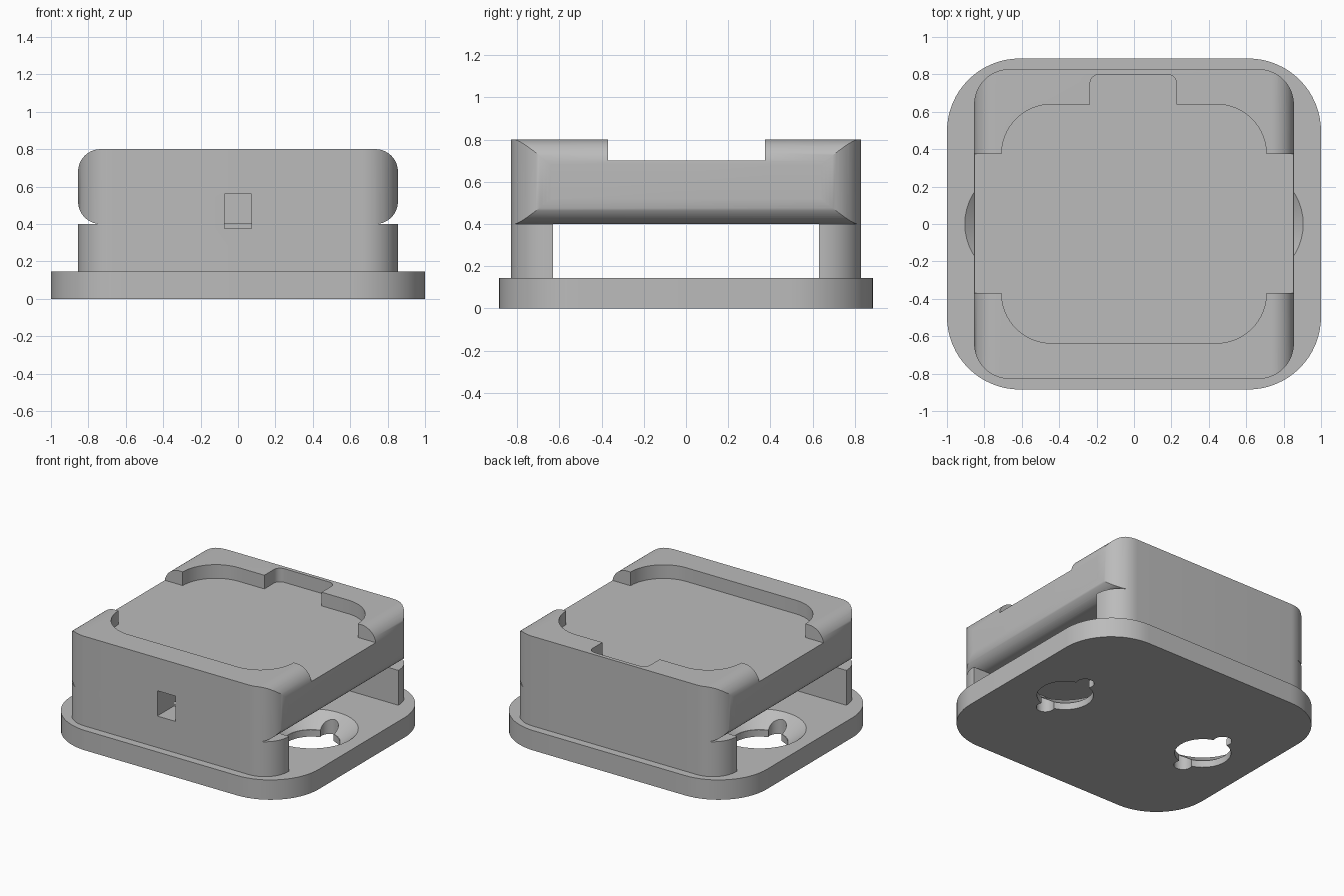
import bpy, bmesh, math
from mathutils import Vector, Matrix

if "Cube" in bpy.data.objects:
    bpy.data.objects.remove(bpy.data.objects["Cube"], do_unlink=True)

grey = bpy.data.materials.new("plain_grey")
grey.use_nodes = True
grey.diffuse_color = (0.5, 0.5, 0.5, 1)
grey.node_tree.nodes["Principled BSDF"].inputs["Base Color"].default_value = (0.5, 0.5, 0.5, 1)


def fillet(corners, steps=16):
    """Outline from (x, y, radius) corners, rounding each by its radius."""
    out = []
    for i, (x, y, r) in enumerate(corners):
        p = Vector((x, y))
        if r == 0:
            out.append(p)
            continue
        a = (Vector(corners[i - 1][:2]) - p).normalized()
        b = (Vector(corners[(i + 1) % len(corners)][:2]) - p).normalized()
        # all rounded corners are right angles
        centre = p + (a + b) * r
        for k in range(steps + 1):
            t = k / steps * math.pi / 2
            out.append(centre - b * r * math.cos(t) - a * r * math.sin(t))
    return out


def rectangle(hx, y0, y1, r_low, r_high):
    return fillet([(-hx, y0, r_low), (hx, y0, r_low), (hx, y1, r_high), (-hx, y1, r_high)])


def add(name, bm):
    bmesh.ops.remove_doubles(bm, verts=bm.verts, dist=0.0001)
    bmesh.ops.recalc_face_normals(bm, faces=bm.faces)
    mesh = bpy.data.meshes.new(name)
    bm.to_mesh(mesh)
    bm.free()
    mesh.materials.append(grey)
    ob = bpy.data.objects.new(name, mesh)
    bpy.context.collection.objects.link(ob)
    return ob


def prism(name, outline, z0, z1, turn=None):
    """Extrude an outline; turn optionally rotates the result."""
    bm = bmesh.new()
    pts = [p for i, p in enumerate(outline) if (p - outline[i - 1]).length > 0.0001]
    face = bm.faces.new([bm.verts.new((p.x, p.y, z0)) for p in pts])
    top = bmesh.ops.extrude_face_region(bm, geom=[face])["geom"]
    bmesh.ops.translate(bm, vec=(0, 0, z1 - z0),
                        verts=[v for v in top if isinstance(v, bmesh.types.BMVert)])
    if turn:
        bm.transform(turn)
    return add(name, bm)


def cone(name, x, y, r0, r1, z0, z1):
    bm = bmesh.new()
    bmesh.ops.create_cone(bm, cap_ends=True, segments=48, radius1=r0, radius2=r1, depth=z1 - z0,
                          matrix=Matrix.Translation((x, y, (z0 + z1) / 2)))
    return add(name, bm)


def select(ob):
    bpy.ops.object.select_all(action='DESELECT')
    ob.select_set(True)
    bpy.context.view_layer.objects.active = ob


def cut(ob, tool, operation='DIFFERENCE', keep=False):
    mod = ob.modifiers.new("cut", 'BOOLEAN')
    mod.operation, mod.solver, mod.object = operation, 'EXACT', tool
    select(ob)
    bpy.ops.object.modifier_apply(modifier=mod.name)
    if not keep:
        bpy.data.objects.remove(tool, do_unlink=True)


# Mounting plate with two countersunk twist-lock holes
base_plate = prism("base_plate", rectangle(1, -0.885, 0.885, 0.39, 0.39), 0, 0.145)
for x in (-0.595, 0.595):
    cut(base_plate, cone("countersink", x, 0, 0.19, 0.335, 0.05, 0.165))
    cut(base_plate, cone("hole", x, 0, 0.187, 0.187, -0.1, 0.09))
    for y in (-0.205, 0.205):
        cut(base_plate, cone("notch", x, y, 0.06, 0.06, -0.1, 0.17))

# Front and back walls carrying the case
front_wall = prism("front_wall", rectangle(0.855, -0.828, -0.63, 0.19, 0), 0.145, 0.4)
back_wall = prism("back_wall", rectangle(0.855, 0.63, 0.828, 0, 0.19), 0.145, 0.4)

# Case: rounded in plan and in front profile
case = prism("case", rectangle(0.855, -0.828, 0.828, 0.19, 0.19), 0.35, 0.85)
profile = prism("case_profile", rectangle(0.855, 0.4, 0.8, 0.12, 0.12), -1, 1,
                Matrix.Rotation(math.pi / 2, 4, 'X'))
cut(case, profile, 'INTERSECT')

# Top tray: open at both sides, with a tab slot at the back
tray = fillet([(-1.2, -0.37, 0), (-0.708, -0.37, 0), (-0.708, -0.637, 0.267),
               (0.708, -0.637, 0.267), (0.708, -0.37, 0), (1.2, -0.37, 0),
               (1.2, 0.373, 0), (0.708, 0.373, 0), (0.708, 0.64, 0.267),
               (0.228, 0.64, 0), (0.228, 0.8, 0.05), (-0.235, 0.8, 0.05),
               (-0.235, 0.64, 0), (-0.708, 0.64, 0.267), (-0.708, 0.373, 0), (-1.2, 0.373, 0)])
cut(case, prism("tray_cutter", tray, 0.7, 1))

# Cable window in the front
window = prism("window_cutter", rectangle(0.073, -1, -0.6, 0, 0), 0.375, 0.56)
cut(case, window, keep=True)
cut(front_wall, window)

for ob in (base_plate, front_wall, back_wall, case):
    select(ob)
    bpy.ops.object.shade_smooth_by_angle(angle=math.radians(30))
